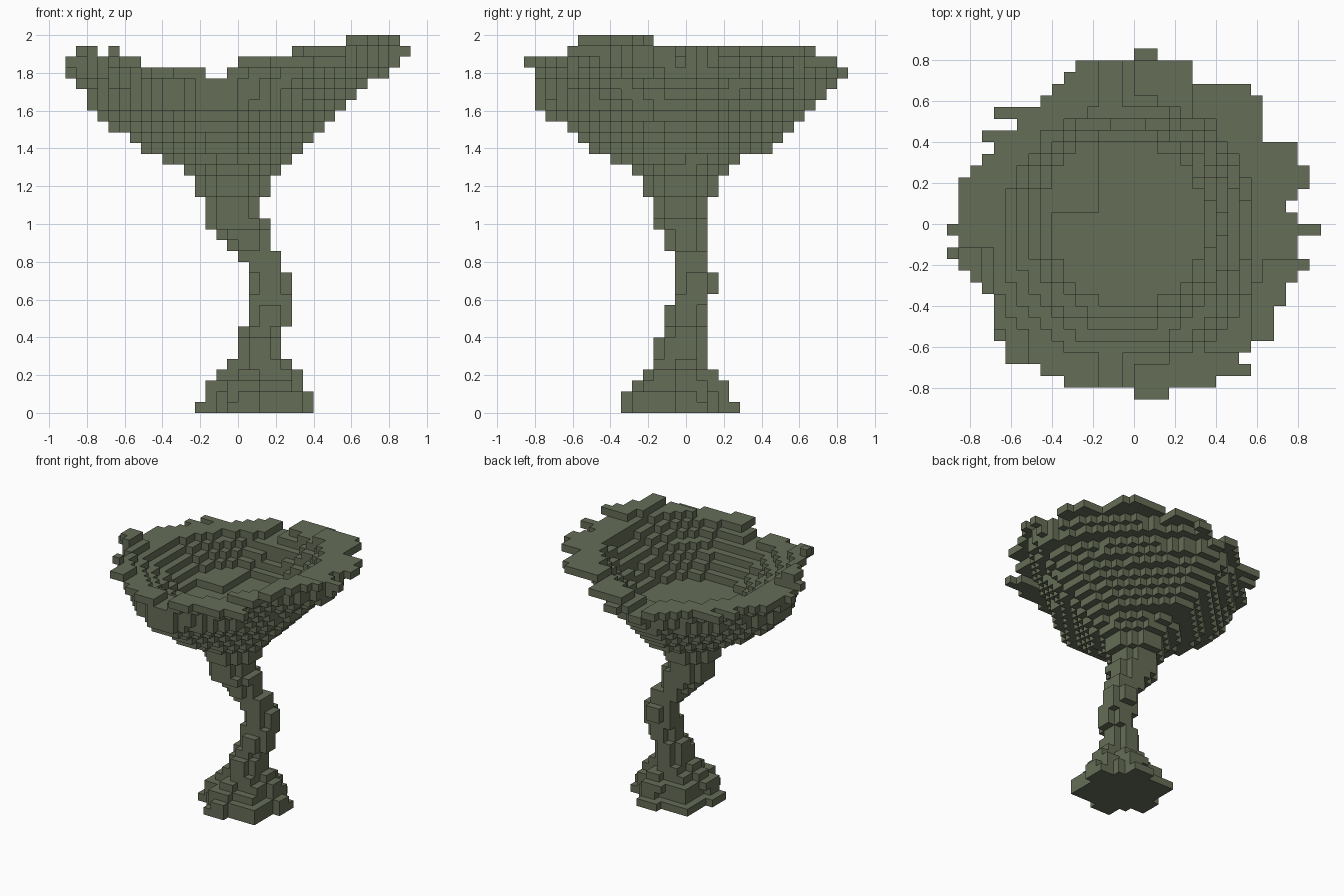
import bpy
import bmesh
from math import atan2, cos, hypot
from mathutils import Vector

if "Cube" in bpy.data.objects:
    bpy.data.objects.remove(bpy.data.objects["Cube"], do_unlink=True)

BLOCK = 2 / 35          # edge of one block
FLOOR = 27              # block height of the bowl floor

moss = bpy.data.materials.new("moss_green")
moss.use_nodes = True
moss.diffuse_color = (0.133, 0.153, 0.095, 1)
moss.node_tree.nodes["Principled BSDF"].inputs["Base Color"].default_value = moss.diffuse_color


def spread(x, y, box):
    """Position of the block (x, y) in a box, scaled so the box edges lie at 1."""
    x0, x1, y0, y1 = box
    return ((2 * x + 1 - x0 - x1) / (x1 - x0), (2 * y + 1 - y0 - y1) / (y1 - y0))


def inside(x, y, box, power=2.0):
    """True if the block lies in the rounded outline filling the box."""
    u, v = spread(x, y, box)
    return abs(u) ** power + abs(v) ** power <= 1.02


def inside_star(x, y, box):
    """True if the block lies in a six-pointed outline filling the box."""
    u, v = spread(x, y, box)
    return hypot(u, v) <= 0.95 - 0.14 * cos(6 * atan2(v, u) + 1.57)


def disc(layer, box, test=inside):
    x0, x1, y0, y1 = box
    return {(x, y, layer) for x in range(x0, x1) for y in range(y0, y1)
            if test(x, y, box)}


def step_value(steps, value):
    """Look up a stair profile given as (start, height) pairs."""
    return [height for start, height in steps if value >= start][-1]


# Flared roots: one spread per layer
ROOTS = [(-4, 7, -6, 5), (-3, 7, -6, 4), (-3, 6, -5, 4), (-2, 6, -4, 3), (-1, 5, -3, 2)]
roots = set()
for layer, box in enumerate(ROOTS):
    roots |= disc(layer, box, inside_star)

# Crooked trunk: (first layer, layer count, spread)
TRUNK = [
    (5, 2, (0, 4, -3, 2)), (7, 1, (0, 4, -2, 2)), (8, 2, (1, 5, -2, 2)),
    (10, 1, (1, 5, -1, 2)), (11, 2, (1, 5, -1, 3)), (13, 1, (1, 4, -1, 2)),
    (14, 1, (0, 4, -1, 2)), (15, 1, (-1, 3, -2, 2)), (16, 1, (-2, 3, -2, 2)),
    (17, 1, (-3, 3, -3, 2)), (18, 2, (-3, 2, -3, 2)), (20, 2, (-4, 3, -4, 3)),
]
trunk = set()
for first, count, box in TRUNK:
    for layer in range(first, first + count):
        trunk |= disc(layer, box)

# Canopy underside: spread of each layer, widening upward
UNDERSIDE_START = 22
UNDERSIDE = [
    (-5, 4, -5, 4), (-7, 5, -7, 5), (-9, 6, -9, 8), (-10, 7, -10, 9),
    (-12, 8, -11, 10), (-13, 9, -13, 11), (-14, 10, -14, 12), (-14, 11, -14, 13),
    (-15, 12, -14, 13), (-16, 14, -14, 14), (-16, 15, -14, 14),
]
# Ragged rim: left and right end of every row, front to back
RIM_FRONT = -15
RIM = [
    (0, 3), (-6, 7), (-8, 10), (-11, 9), (-11, 10), (-12, 12), (-12, 12), (-12, 12),
    (-12, 13), (-13, 13), (-14, 14), (-15, 15), (-16, 14), (-15, 14), (-16, 16),
    (-15, 14), (-15, 13), (-15, 14), (-15, 15), (-14, 15), (-13, 14), (-12, 14),
    (-13, 11), (-10, 11), (-12, 11), (-8, 11), (-7, 10), (-6, 5), (-5, 5), (0, 2),
]
# Rim height across the width and across the depth
ACROSS = [(-16, 33), (-15, 34), (-11, 33), (-9, 32), (-3, 31), (-1, 32),
          (0, 33), (5, 34), (10, 35), (15, 34)]
DEPTH = [(-15, 33), (-11, 34), (-10, 35), (-3, 34), (12, 33), (14, 32)]
BACK_LEFT_RIM = 32


def bowl_top(x, y):
    """Flat floor with a low ledge, stepped slope, then the uneven rim."""
    reach = hypot((x + 1) / 6.5, (y + 0.5) / 7)
    steepness = 8 + 0.12 * (x + y)
    ledge = 1 if x < -3 and y > 0 else 0
    slope = FLOOR + max(ledge, round((reach - 1) * steepness + 0.4))
    rim = min(step_value(ACROSS, x), step_value(DEPTH, y))
    if x < -3 and y > -3:
        rim = min(rim, BACK_LEFT_RIM)
    return min(slope, rim)


canopy = set()
for row, (left, right) in enumerate(RIM):
    y = RIM_FRONT + row
    for x in range(left, right):
        top = bowl_top(x, y)
        bottom = next((UNDERSIDE_START + i for i, box in enumerate(UNDERSIDE)
                       if inside(x, y, box, 1.35)), top - 1)
        canopy |= {(x, y, z) for z in range(min(bottom, top - 1), top)}

solid = roots | trunk | canopy


def build(name, blocks):
    """Make one mesh from the exposed faces of the blocks."""
    bm = bmesh.new()
    corners = {}

    def corner(point):
        key = tuple(round(c) for c in point)
        if key not in corners:
            corners[key] = bm.verts.new(Vector(key) * BLOCK)
        return corners[key]

    for block in sorted(blocks):
        for axis in range(3):
            for sign in (0, 1):
                normal = Vector((0, 0, 0))
                normal[axis] = 2 * sign - 1
                beside = tuple(round(c) for c in Vector(block) + normal)
                if beside in solid:
                    continue
                u, v = Vector((0, 0, 0)), Vector((0, 0, 0))
                u[(axis + 1) % 3] = v[(axis + 2) % 3] = 1
                start = Vector(block)
                start[axis] += sign
                ring = [start, start + u, start + u + v, start + v]
                if not sign:
                    ring.reverse()
                bm.faces.new([corner(p) for p in ring])
    mesh = bpy.data.meshes.new(name)
    bm.to_mesh(mesh)
    bm.free()
    mesh.materials.append(moss)
    bpy.context.collection.objects.link(bpy.data.objects.new(name, mesh))


build("roots", roots)
build("trunk", trunk)
build("canopy", canopy)
